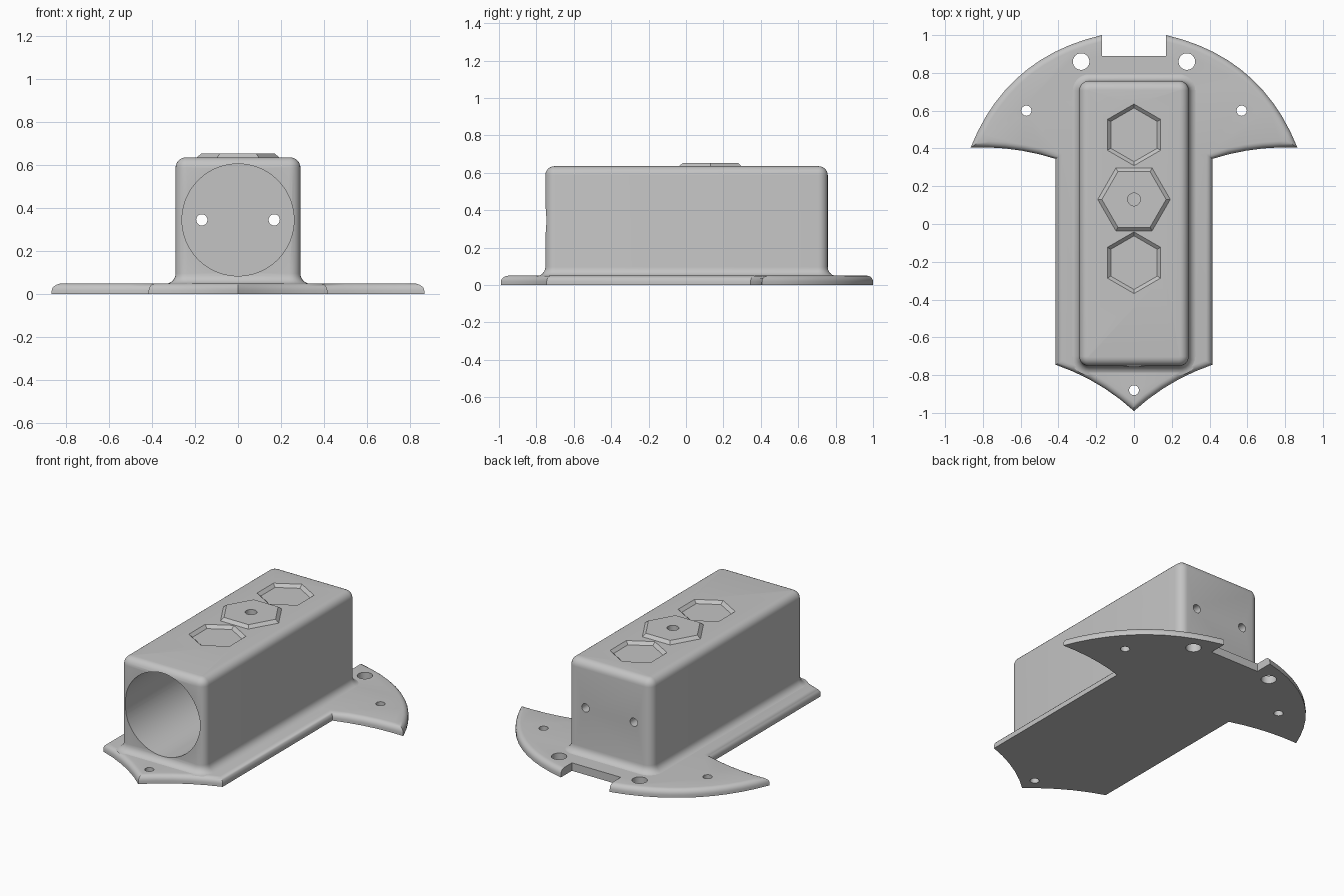
import bpy, bmesh
from math import sin, cos, pi, radians
from mathutils import Vector

if "Cube" in bpy.data.objects:
    bpy.data.objects.remove(bpy.data.objects["Cube"])

grey = bpy.data.materials.new("light grey")
grey.use_nodes = True
grey.diffuse_color = (0.55, 0.55, 0.55, 1)
grey.node_tree.nodes["Principled BSDF"].inputs["Base Color"].default_value = (0.55, 0.55, 0.55, 1)


def make(name, bm):
    bmesh.ops.recalc_face_normals(bm, faces=bm.faces)
    mesh = bpy.data.meshes.new(name)
    bm.to_mesh(mesh)
    bm.free()
    mesh.materials.append(grey)
    obj = bpy.data.objects.new(name, mesh)
    bpy.context.collection.objects.link(obj)
    return obj


def activate(obj):
    bpy.ops.object.select_all(action='DESELECT')
    obj.select_set(True)
    bpy.context.view_layer.objects.active = obj


def prism(name, centre, r1, r2, depth, sides=48, rot=(0, 0, 0)):
    bm = bmesh.new()
    bmesh.ops.create_cone(bm, cap_ends=True, segments=sides, radius1=r1, radius2=r2, depth=depth)
    obj = make(name, bm)
    obj.location, obj.rotation_euler = centre, rot
    return obj


def cut(target, cutter):
    cutter.hide_render = True
    mod = target.modifiers.new("cut", 'BOOLEAN')
    mod.operation, mod.solver, mod.object = 'DIFFERENCE', 'EXACT', cutter
    activate(target)
    bpy.ops.object.modifier_apply(modifier=mod.name)
    bpy.data.objects.remove(cutter)


def smooth(obj):
    activate(obj)
    bpy.ops.object.shade_smooth_by_angle(angle=radians(32))


def arc(a, b, bulge, n):
    """Points from a up to (not including) b, bulging to the right of travel."""
    a, b = Vector(a), Vector(b)
    side = Vector(((b - a).y, (a - b).x)).normalized()
    return [a.lerp(b, i / n) + side * bulge * 4 * (i / n) * (1 - i / n) for i in range(n)]


# Base plate: pointed front, straight flanks, swept wings with a rear notch
tip, front, root = (0, -0.99), (0.415, -0.745), (0.415, 0.345)
wing, horn, notch = (0.865, 0.405), (0.17, 1.0), (0.17, 0.89)
half = arc(tip, front, -0.025, 5) + [Vector(front)]
half += arc(root, wing, -0.02, 5) + arc(wing, horn, 0.12, 11)
half += [Vector(horn), Vector(notch)]
outline = half + [Vector((-p.x, p.y)) for p in reversed(half[1:])]
bm = bmesh.new()
base = bm.faces.new([bm.verts.new((p.x, p.y, 0)) for p in outline])
top = bmesh.ops.extrude_face_region(bm, geom=[base])["geom"]
bmesh.ops.translate(bm, vec=(0, 0, 0.05), verts=[v for v in top if isinstance(v, bmesh.types.BMVert)])
rim = [e for e in bm.edges if all(v.co.z > 0.04 for v in e.verts)
       and not all(abs(abs(v.co.x) - 0.17) < 0.001 for v in e.verts)]
bmesh.ops.bevel(bm, geom=rim, offset=0.033, segments=5, profile=0.5, affect='EDGES')
plate = make("base_plate", bm)
holes = [(0, -0.88, 0.026)]
for s in (-1, 1):
    holes += [(s * 0.28, 0.86, 0.044), (s * 0.57, 0.6, 0.027)]
for x, y, r in holes:
    cut(plate, prism("hole_cutter", (x, y, 0), r, r, 0.4, 32))
smooth(plate)

# Housing: stacked rounded rectangles, filleted foot and rounded top
steps = [i * pi / 12 for i in range(7)]
R, HX, HY, CY, TOP = 0.048, 0.29, 0.755, 0.003, 0.635
profile = [(R * (1 - sin(t)), 0.048 + R * (1 - cos(t))) for t in steps]
profile += [(-R * (1 - cos(t)), TOP - R * (1 - sin(t))) for t in steps]
bm = bmesh.new()
rings = []
for off, z in profile:
    r = 0.052 + off
    ring = []
    for k, (sx, sy) in enumerate([(1, 1), (-1, 1), (-1, -1), (1, -1)]):
        for t in steps:
            a = t + k * pi / 2
            ring.append(bm.verts.new((sx * (HX - 0.052) + r * cos(a),
                                      CY + sy * (HY - 0.052) + r * sin(a), z)))
    rings.append(ring)
for lo, hi in zip(rings, rings[1:]):
    for i in range(len(lo)):
        j = (i + 1) % len(lo)
        bm.faces.new((lo[i], lo[j], hi[j], hi[i]))
bm.faces.new(rings[0])
bm.faces.new(rings[-1])
housing = make("housing", bm)

# Blind bore from the front, rear screw holes, hexagonal pockets, centre hole
lie = (pi / 2, 0, 0)
cut(housing, prism("bore_cutter", (0, -0.15, 0.345), 0.26, 0.26, 1.7, 96, lie))
for x in (-0.168, 0.168):
    cut(housing, prism("screw_cutter", (x, 0.7, 0.345), 0.026, 0.026, 0.4, 32, lie))
for y in (0.472, -0.205):
    cut(housing, prism("pocket_cutter", (0, y, TOP), 0.142, 0.184, 0.036, 6))
cut(housing, prism("centre_cutter", (0, 0.13, 0.6), 0.034, 0.034, 0.3, 32))
smooth(housing)

# Raised hexagonal boss with chamfered sides
boss = prism("hexagon_boss", (0, 0.13, TOP + 0.007), 0.197, 0.17, 0.022, 6, (0, 0, pi / 6))
cut(boss, prism("boss_cutter", (0, 0.13, TOP), 0.034, 0.034, 0.3, 32))
smooth(boss)
